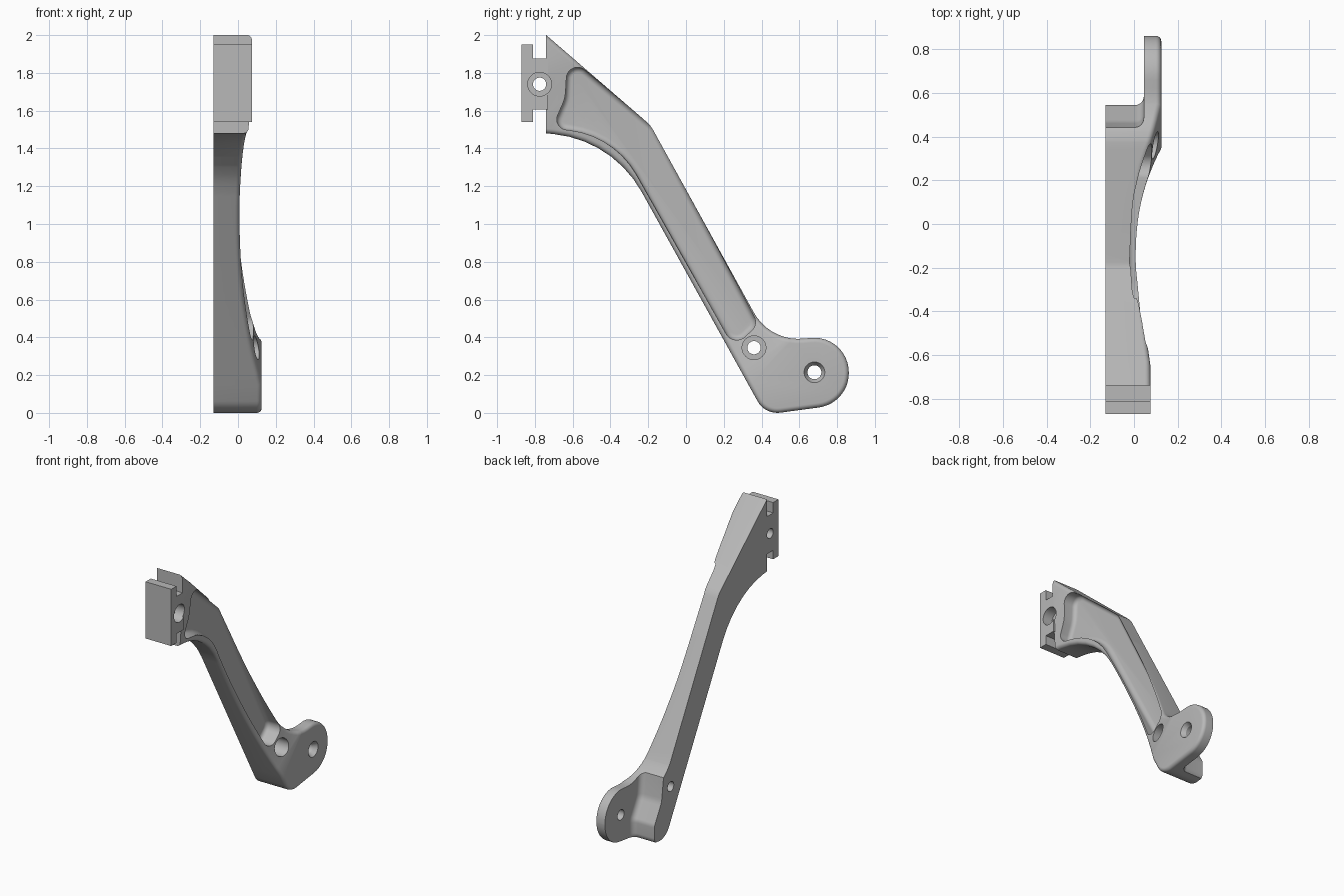
import bpy, bmesh, math
from mathutils import Vector

if "Cube" in bpy.data.objects:
    bpy.data.objects.remove(bpy.data.objects["Cube"])

metal = bpy.data.materials.new("light_grey_metal")
metal.diffuse_color = (0.48, 0.48, 0.48, 1)
metal.use_nodes = True
metal.node_tree.nodes["Principled BSDF"].inputs["Base Color"].default_value = metal.diffuse_color


def fillet(corners):
    """Turn (y, z, radius) corners into a rounded outline."""
    out, n = [], len(corners)
    for i, (y, z, r) in enumerate(corners):
        p = Vector((y, z))
        if r == 0:
            out.append(p)
            continue
        a = (Vector(corners[i - 1][:2]) - p).normalized()
        b = (Vector(corners[(i + 1) % n][:2]) - p).normalized()
        half = a.angle(b) / 2
        c = p + (a + b).normalized() * (r / math.sin(half))
        t = r / math.tan(half)
        u, v = p + a * t - c, p + b * t - c
        sweep = math.atan2(u.x * v.y - u.y * v.x, u.dot(v))
        steps = max(3, math.ceil(abs(sweep) / math.radians(8)))
        for k in range(steps + 1):
            w = sweep * k / steps
            out.append(c + Vector((u.x * math.cos(w) - u.y * math.sin(w),
                                   u.x * math.sin(w) + u.y * math.cos(w))))
    return out


def inset(pts, d):
    """Offset a counter-clockwise outline inwards."""
    out, n = [], len(pts)
    for i, p in enumerate(pts):
        e = (p - pts[i - 1]).normalized()
        f = (pts[(i + 1) % n] - p).normalized()
        n1, n2 = Vector((-e.y, e.x)), Vector((-f.y, f.x))
        m = (n1 + n2).normalized()
        out.append(p + m * (d / max(0.3, m.dot(n1))))
    return out


def prism(pts, rings):
    """Loft an outline along x through (x, inset) rings and cap it."""
    bm = bmesh.new()
    loops = [[bm.verts.new((x, p.x, p.y)) for p in inset(pts, d)] for x, d in rings]
    n = len(pts)
    for a, b in zip(loops, loops[1:]):
        for i in range(n):
            j = (i + 1) % n
            bm.faces.new((a[i], a[j], b[j], b[i]))
    bm.faces.new(loops[0][::-1])
    bm.faces.new(loops[-1])
    return bm


def to_object(name, bm):
    bmesh.ops.recalc_face_normals(bm, faces=bm.faces)
    me = bpy.data.meshes.new(name)
    bm.to_mesh(me)
    bm.free()
    ob = bpy.data.objects.new(name, me)
    ob.data.materials.append(metal)
    bpy.context.collection.objects.link(ob)
    return ob


def combine(target, tool, op):
    m = target.modifiers.new(tool.name, 'BOOLEAN')
    m.operation, m.object, m.solver = op, tool, 'EXACT'
    bpy.context.view_layer.objects.active = target
    bpy.ops.object.modifier_apply(modifier=m.name)
    bpy.data.objects.remove(tool)


def circle(y, z, r, n=40):
    return [Vector((y + r * math.cos(2 * math.pi * i / n),
                    z + r * math.sin(2 * math.pi * i / n))) for i in range(n)]


def rounding(x, r, n=6):
    """Rings for a rounded rim ending at x."""
    return [(x - r + r * math.sin(k / n * math.pi / 2),
             r - r * math.cos(k / n * math.pi / 2)) for k in range(n + 1)]


# Arm: side outline with a rounded rim
AXIS = Vector((0, 0.75, -0.66))
END = 0.153


def face_x(s):
    """Height of the waisted outer face along the arm."""
    if s > -0.83:
        return 0.008 + 0.117 * min(1, (s + 0.83) / (END + 0.83)) ** 2.3
    return 0.008 + 0.067 * min(1, (-0.83 - s) / 0.9) ** 1.5


outline = fillet([
    (-0.80, 1.486, 0), (-0.387, 1.445, 0.6), (0.4185, -0.0096, 0.12),
    (0.862, 0.05, 0.183), (0.862, 0.417, 0.183), (0.445, 0.3755, 0.27),
    (-0.188, 1.523, 0.15), (-0.80, 2.052, 0)])
bm = prism(outline, [(-1, 0)] + rounding(0, 0.025))
cuts = 28
for k in range(cuts + 1):
    s = -1.73 + (END + 1.73) * k / cuts
    bmesh.ops.bisect_plane(bm, geom=bm.verts[:] + bm.edges[:] + bm.faces[:], dist=1e-6,
                           plane_co=AXIS * (s / AXIS.length_squared), plane_no=AXIS)
for v in bm.verts:
    v.co.x = -0.13 if v.co.x < -0.9 else v.co.x + face_x(v.co.dot(AXIS))
# Flat front end
bmesh.ops.bisect_plane(bm, geom=bm.verts[:] + bm.edges[:] + bm.faces[:], dist=1e-6,
                       plane_co=(0, -0.74, 0), plane_no=(0, -1, 0), clear_outer=True)
bmesh.ops.holes_fill(bm, edges=[e for e in bm.edges if e.is_boundary], sides=0)
bracket = to_object("bracket_arm", bm)

# Slotted mounting flange
flange = [Vector(p) for p in [
    (-0.87, 1.54), (-0.81, 1.54), (-0.81, 1.605), (-0.73, 1.605),
    (-0.73, 1.875), (-0.81, 1.875), (-0.81, 1.95), (-0.87, 1.95)]]
combine(bracket, to_object("mount_flange", prism(flange, [(-0.13, 0), (0.075, 0)])), 'UNION')

# Step behind the pad, with a filleted inner corner
step = fillet([
    (0.40, 0.62, 0), (0.44, 0.46, 0.1), (0.465, 0.27, 0.12), (0.545, 0.13, 0.06),
    (0.545, 0.0, 0.055), (0.45, -0.03, 0), (0.45, -0.2, 0), (1.1, -0.2, 0), (1.1, 0.62, 0)])
combine(bracket, to_object("pad_step", prism(step, [(-0.3, 0)] + rounding(0.045, 0.04))),
        'DIFFERENCE')

# Pocket in the outer face, with a filleted floor
pocket = fillet([
    (0.26, 0.395, 0.035), (0.345, 0.475, 0.03), (-0.20, 1.50, 0.08), (-0.60, 1.83, 0.03),
    (-0.61, 1.66, 0.2), (-0.665, 1.533, 0.025), (-0.36, 1.495, 0.5)])
R = 0.03
rings = [(-0.03 + R - R * math.cos(k * math.pi / 12), -R * math.sin(k * math.pi / 12))
         for k in range(7)]
combine(bracket, to_object("pocket", prism(pocket, rings + [(0.3, -R)])), 'DIFFERENCE')

# Counterbored bolt holes
for y, z in [(-0.775, 1.74), (0.36, 0.345)]:
    for r, x0 in [(0.063, 0.0), (0.035, -0.3)]:
        combine(bracket, to_object("bolt_hole", prism(circle(y, z, r), [(x0, 0), (0.3, 0)])),
                'DIFFERENCE')

# Countersunk pad hole
combine(bracket, to_object("pad_hole", prism(
    circle(0.68, 0.215, 0.055), [(-0.3, 0.018), (0.095, 0.018), (0.125, 0), (0.3, 0)])),
    'DIFFERENCE')

bracket.select_set(True)
bpy.context.view_layer.objects.active = bracket
bpy.ops.object.shade_smooth_by_angle(angle=math.radians(30))
